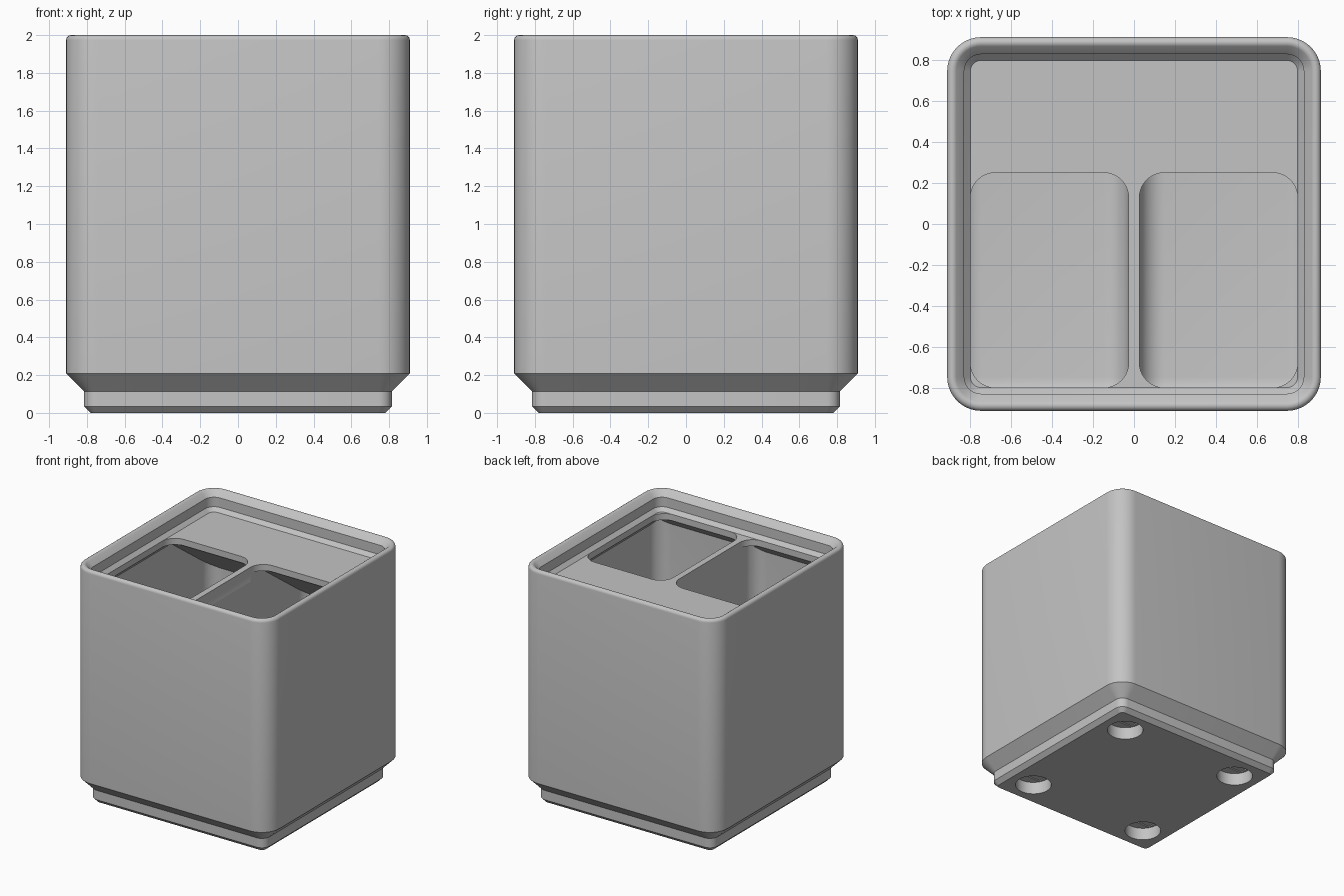
import bpy, bmesh, math
from mathutils import Vector, Matrix

if "Cube" in bpy.data.objects:
    bpy.data.objects.remove(bpy.data.objects["Cube"], do_unlink=True)

CORE = 0.745        # every section is this square grown outwards with round corners
TOP = 1.84          # deck height under the stacking lip
FLOOR = 0.31
LIP = 0.797         # inner half width of the lip
WALL = 0.868        # inner half width of the outer walls
DIV = 0.026         # half thickness of the divider
FILLET = 0.122
TAB_Y = 0.25        # front edge of the label shelf
SHELF = 0.053       # thickness of shelf edge and lip support


def rounded_rect(x0, x1, y0, y1, r, seg=10):
    """Counter-clockwise outline with round corners."""
    pts = []
    corners = [(x1 - r, y1 - r), (x0 + r, y1 - r), (x0 + r, y0 + r), (x1 - r, y0 + r)]
    for k, (cx, cy) in enumerate(corners):
        for i in range(seg + 1):
            a = math.pi / 2 * (k + i / seg)
            pts.append((cx + r * math.cos(a), cy + r * math.sin(a)))
    return pts


def finish(name, bm):
    bmesh.ops.recalc_face_normals(bm, faces=bm.faces)
    mesh = bpy.data.meshes.new(name)
    bm.to_mesh(mesh)
    bm.free()
    obj = bpy.data.objects.new(name, mesh)
    bpy.context.collection.objects.link(obj)
    return obj


def loft(name, sections):
    """Closed solid through (outline, z) sections."""
    bm = bmesh.new()
    rings = [[bm.verts.new((x, y, z)) for x, y in pts] for pts, z in sections]
    for a, b in zip(rings, rings[1:]):
        for i in range(len(a)):
            j = (i + 1) % len(a)
            bm.faces.new((a[i], a[j], b[j], b[i]))
    bm.faces.new(rings[0][::-1])
    bm.faces.new(rings[-1])
    return finish(name, bm)


def box(bm, lo, hi):
    lo, hi = Vector(lo), Vector(hi)
    m = Matrix.Translation((lo + hi) / 2) @ Matrix.Diagonal((*(hi - lo), 1))
    bmesh.ops.create_cube(bm, size=1, matrix=m)


def slice_off(bm, point, normal):
    """Remove everything on the normal side and close the cut."""
    geom = bm.verts[:] + bm.edges[:] + bm.faces[:]
    bmesh.ops.bisect_plane(bm, geom=geom, dist=1e-6, plane_co=point,
                           plane_no=normal, clear_outer=True)
    bmesh.ops.holes_fill(bm, edges=[e for e in bm.edges if e.is_boundary], sides=0)


def pocket_cutter(side):
    """Compartment with rounded floor, sloped shelf underside and lip support."""
    bm = bmesh.new()
    xs = sorted((side * DIV, side * WALL))
    box(bm, (xs[0], -WALL, FLOOR), (xs[1], WALL, TOP + 0.1))
    edges = [e for e in bm.edges if not all(v.co.z > TOP for v in e.verts)]
    bmesh.ops.bevel(bm, geom=edges, offset=FILLET, segments=8, profile=0.5,
                    affect='EDGES', clamp_overlap=True)
    under = TOP - SHELF
    slope = math.radians(36)
    slice_off(bm, (0, 0, under), (0, 0, 1))
    slice_off(bm, (0, TAB_Y, under), (0, math.sin(slope), math.cos(slope)))
    slice_off(bm, (0, -LIP, under), (0, -1, 1))
    slice_off(bm, (side * LIP, 0, under), (side, 0, 1))
    return finish("pocket_cutter", bm)


def opening_cutter(side):
    xs = sorted((side * DIV, side * LIP))
    outline = rounded_rect(xs[0], xs[1], -LIP, TAB_Y, FILLET)
    return loft("opening_cutter", [(outline, under) for under in (TOP - 0.12, TOP + 0.02)])


def magnet_cutter(x, y):
    bm = bmesh.new()
    bmesh.ops.create_cone(bm, cap_ends=True, segments=40, radius1=0.1425, radius2=0.1425,
                          depth=0.21, matrix=Matrix.Translation((x, y, 0)))
    return finish("magnet_cutter", bm)


def slot_cutter(x, y):
    bm = bmesh.new()
    box(bm, (x - 0.12, y - 0.066, 0.05), (x + 0.12, y + 0.066, 0.114))
    return finish("slot_cutter", bm)


# Body: stepped foot, straight walls, rounded rim and stacking lip
rim_r = 0.026
rim_x, rim_z = 0.91 - rim_r, 2 - rim_r
profile = [(0.78, 0), (0.815, 0.035), (0.815, 0.114), (0.91, 0.209)]
for i in range(7):
    a = math.radians(135 * i / 6)
    profile.append((rim_x + rim_r * math.cos(a), rim_z + rim_r * math.sin(a)))
profile += [(0.827, 1.951), (0.827, 1.871), (LIP, TOP)]
bin_body = loft("bin_body", [(rounded_rect(-h, h, -h, h, h - CORE), z) for h, z in profile])

# Compartments and the magnet holes in the foot
cutters = []
for side in (-1, 1):
    cutters += [pocket_cutter(side), opening_cutter(side)]
    for y in (-0.57, 0.57):
        cutters += [magnet_cutter(side * 0.57, y), slot_cutter(side * 0.57, y)]

bpy.ops.object.select_all(action='DESELECT')
bpy.context.view_layer.objects.active = bin_body
bin_body.select_set(True)
for cutter in cutters:
    cutter.hide_render = True
    mod = bin_body.modifiers.new("cut", 'BOOLEAN')
    mod.operation = 'DIFFERENCE'
    mod.solver = 'EXACT'
    mod.object = cutter
    bpy.ops.object.modifier_apply(modifier=mod.name)
    bpy.data.objects.remove(cutter, do_unlink=True)

# Single plain grey
grey = bpy.data.materials.new("light_grey")
grey.use_nodes = True
colour = (0.55, 0.55, 0.55, 1)
grey.diffuse_color = colour
grey.node_tree.nodes["Principled BSDF"].inputs["Base Color"].default_value = colour
bin_body.data.materials.clear()
bin_body.data.materials.append(grey)
bpy.ops.object.shade_smooth_by_angle(angle=math.radians(30))
